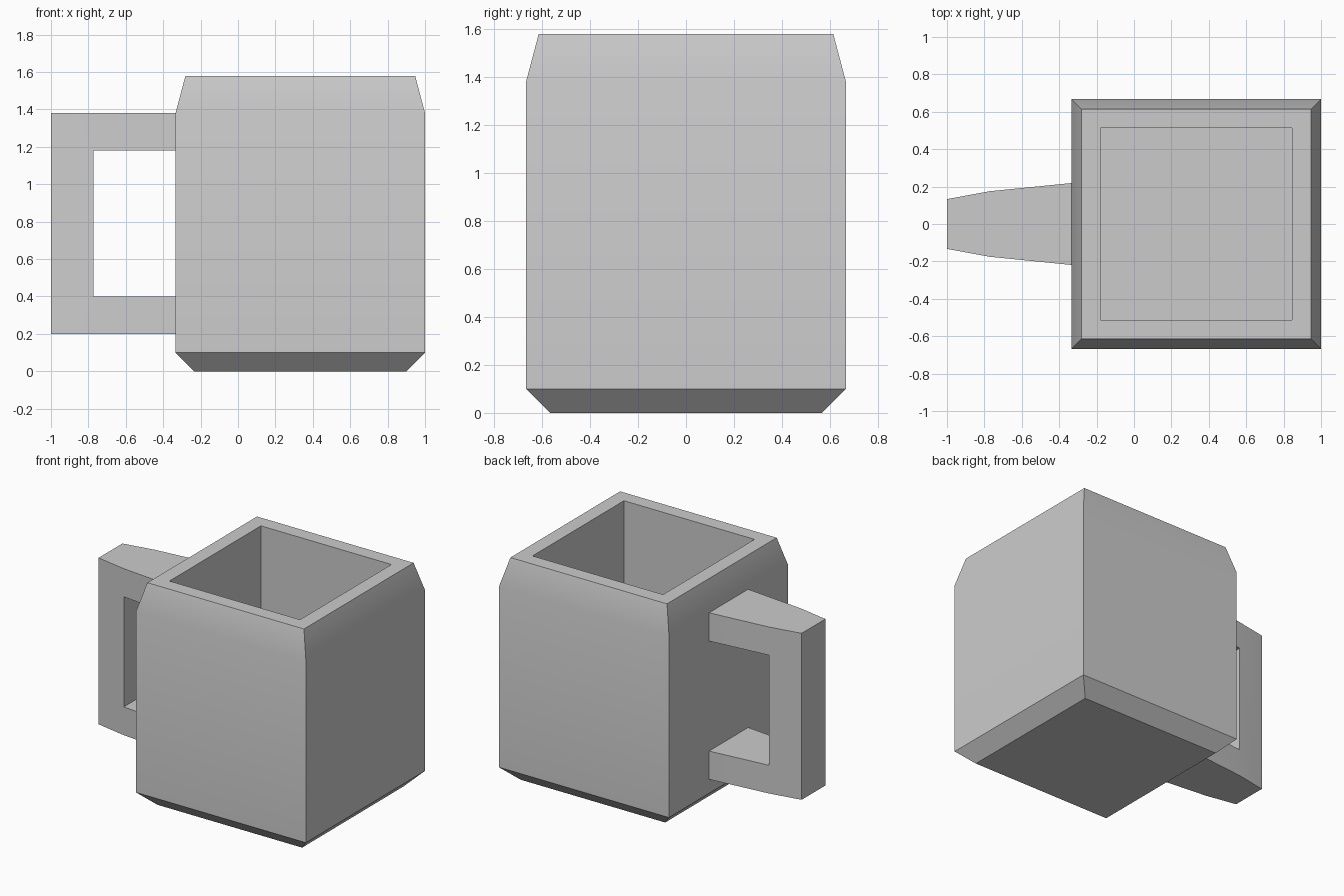
import bpy, bmesh, math

if "Cube" in bpy.data.objects:
    bpy.data.objects.remove(bpy.data.objects["Cube"])

CX = 0.333      # centre of the cup body along x


def finish(bm, name):
    bmesh.ops.recalc_face_normals(bm, faces=bm.faces)
    mesh = bpy.data.meshes.new(name)
    bm.to_mesh(mesh)
    bm.free()
    obj = bpy.data.objects.new(name, mesh)
    bpy.context.collection.objects.link(obj)
    bpy.ops.object.select_all(action='DESELECT')
    obj.select_set(True)
    bpy.context.view_layer.objects.active = obj
    bpy.ops.object.shade_smooth_by_angle(angle=math.radians(30))
    return obj


# Cup body: square rings (half width, z) from the underside over the rim to the inner floor
bm = bmesh.new()
rings = []
for h, z in [(0.567, 0), (0.667, 0.1), (0.667, 1.38), (0.614, 1.58),
             (0.512, 1.58), (0.512, 0.15)]:
    rings.append([bm.verts.new((CX + sx * h, sy * h, z))
                  for sx, sy in ((-1, -1), (1, -1), (1, 1), (-1, 1))])
for a, b in zip(rings, rings[1:]):
    for i in range(4):
        j = (i + 1) % 4
        bm.faces.new((a[i], a[j], b[j], b[i]))
bm.faces.new(rings[0])
bm.faces.new(rings[-1])
finish(bm, "cup_body")

# Handle: C-shaped outline whose thickness narrows away from the body
ROOT, GRIP, TIP = -0.333, -0.773, -1.0
half_width = {ROOT: 0.219, GRIP: 0.175, TIP: 0.133}
outline = [(ROOT, 0.2), (GRIP, 0.2), (TIP, 0.2), (TIP, 1.38), (GRIP, 1.38),
           (ROOT, 1.38), (ROOT, 1.18), (GRIP, 1.18), (GRIP, 0.4), (ROOT, 0.4)]
bm = bmesh.new()
front, back = [[bm.verts.new((x, s * half_width[x], z)) for x, z in outline]
               for s in (-1, 1)]
for side in (front, back):
    for ids in ((0, 1, 8, 9), (1, 2, 3, 4, 7, 8), (4, 5, 6, 7)):
        bm.faces.new([side[i] for i in ids])
# Edge strips; the two ends against the body stay open
for i in range(9):
    if i != 5:
        bm.faces.new((front[i], front[i + 1], back[i + 1], back[i]))
finish(bm, "handle")
